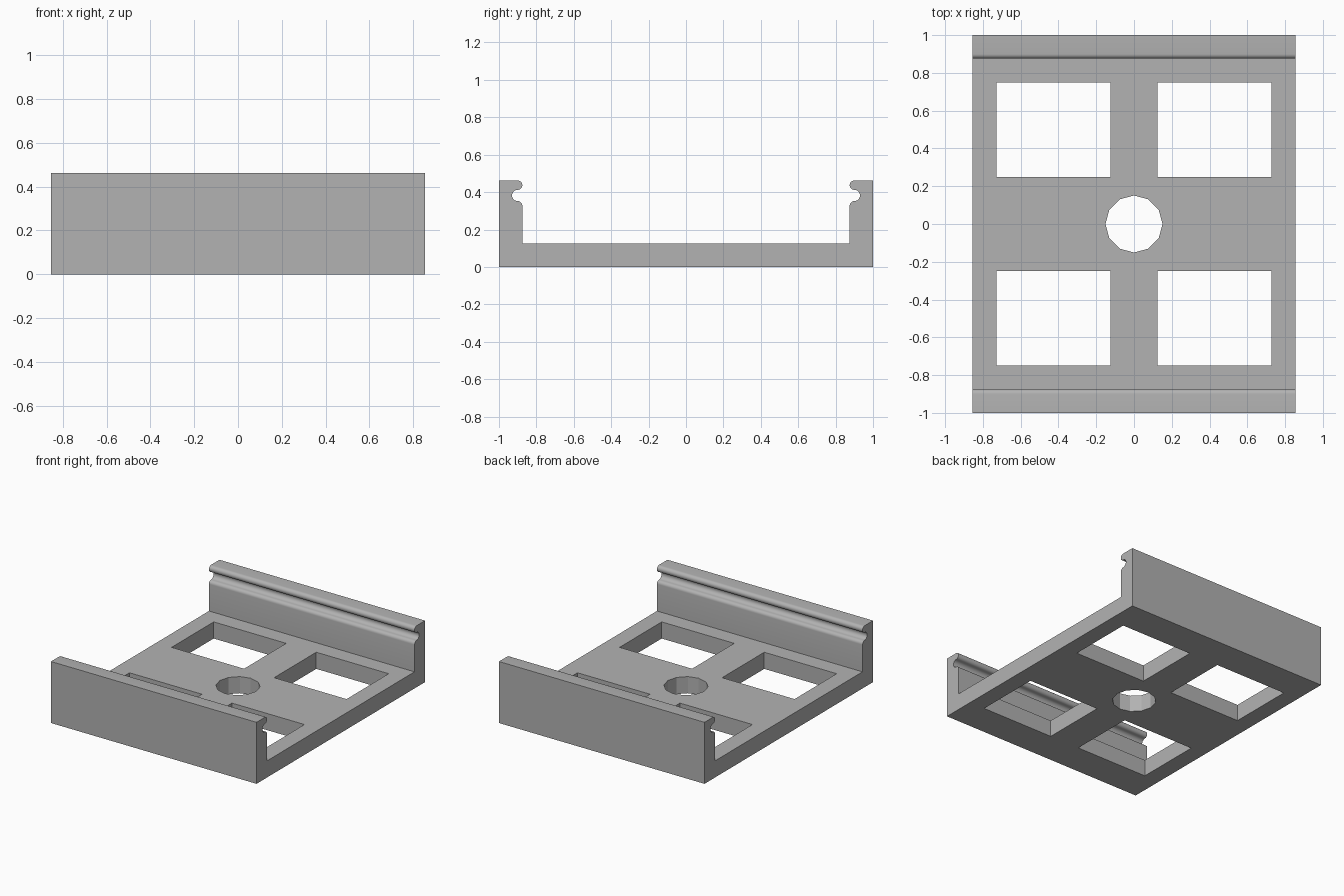
import bpy, bmesh, math

if "Cube" in bpy.data.objects:
    bpy.data.objects.remove(bpy.data.objects["Cube"])

HALF_X, WALL, TOP, FLOOR = 0.854, 0.875, 0.462, 0.125

grey = bpy.data.materials.new("light_grey")
grey.diffuse_color = (0.448, 0.448, 0.448, 1)
grey.use_nodes = True
grey.node_tree.nodes["Principled BSDF"].inputs["Base Color"].default_value = grey.diffuse_color


def arc(cy, cz, r, a0, a1, n):
    """Points on an arc in the y-z plane, angles in degrees."""
    return [(cy + r * math.cos(math.radians(a0 + (a1 - a0) * i / n)),
             cz + r * math.sin(math.radians(a0 + (a1 - a0) * i / n)))
            for i in range(n + 1)]


def prism(name, points, place, direction):
    """Extrude a flat outline into a closed solid."""
    bm = bmesh.new()
    face = bm.faces.new([bm.verts.new(place(*p)) for p in points])
    ext = bmesh.ops.extrude_face_region(bm, geom=[face])["geom"]
    bmesh.ops.translate(bm, vec=direction,
                        verts=[v for v in ext if isinstance(v, bmesh.types.BMVert)])
    bmesh.ops.recalc_face_normals(bm, faces=bm.faces)
    mesh = bpy.data.meshes.new(name)
    bm.to_mesh(mesh)
    bm.free()
    obj = bpy.data.objects.new(name, mesh)
    bpy.context.collection.objects.link(obj)
    return obj


# Half profile: outer wall, rounded lip, groove, rounded shoulder, floor
r, g = 0.025, 0.03
lip_z = TOP - r
groove_z = lip_z - r - g
shoulder_z = groove_z - g - r
half = [(1, 0), (1, TOP)]
half += arc(WALL + r, lip_z, r, 90, 270, 12)
half += arc(WALL + r, groove_z, g, 90, -90, 12)[1:]
half += arc(WALL + r, shoulder_z, r, 90, 180, 6)[1:]
half += [(WALL, FLOOR)]
profile = half + [(-y, z) for y, z in reversed(half)]
tray = prism("clip_tray", profile, lambda y, z: (-HALF_X, y, z), (2 * HALF_X, 0, 0))
tray.data.materials.append(grey)

# Cutters: four rectangular windows and a twelve-sided centre hole
outlines = [[(sx * x, sy * y) for x, y in
             ((0.125, 0.25), (0.727, 0.25), (0.727, 0.75), (0.125, 0.75))]
            for sx in (-1, 1) for sy in (-1, 1)]
outlines.append(arc(0, 0, 0.151, 0, 330, 11))
for i, outline in enumerate(outlines):
    cutter = prism(f"hole_cutter_{i}", outline, lambda x, y: (x, y, -0.1), (0, 0, 0.3))
    cutter.data.materials.append(grey)
    cutter.hide_render = True
    cutter.hide_set(True)
    cut = tray.modifiers.new(f"hole_{i}", "BOOLEAN")
    cut.operation, cut.solver, cut.object = "DIFFERENCE", "EXACT", cutter

# Bake the cuts, remove the cutters, smooth only the rounded lips
bpy.context.view_layer.objects.active = tray
tray.select_set(True)
for m in list(tray.modifiers):
    cutter = m.object
    bpy.ops.object.modifier_apply(modifier=m.name)
    bpy.data.objects.remove(cutter)
bpy.ops.object.shade_smooth_by_angle(angle=math.radians(25))
